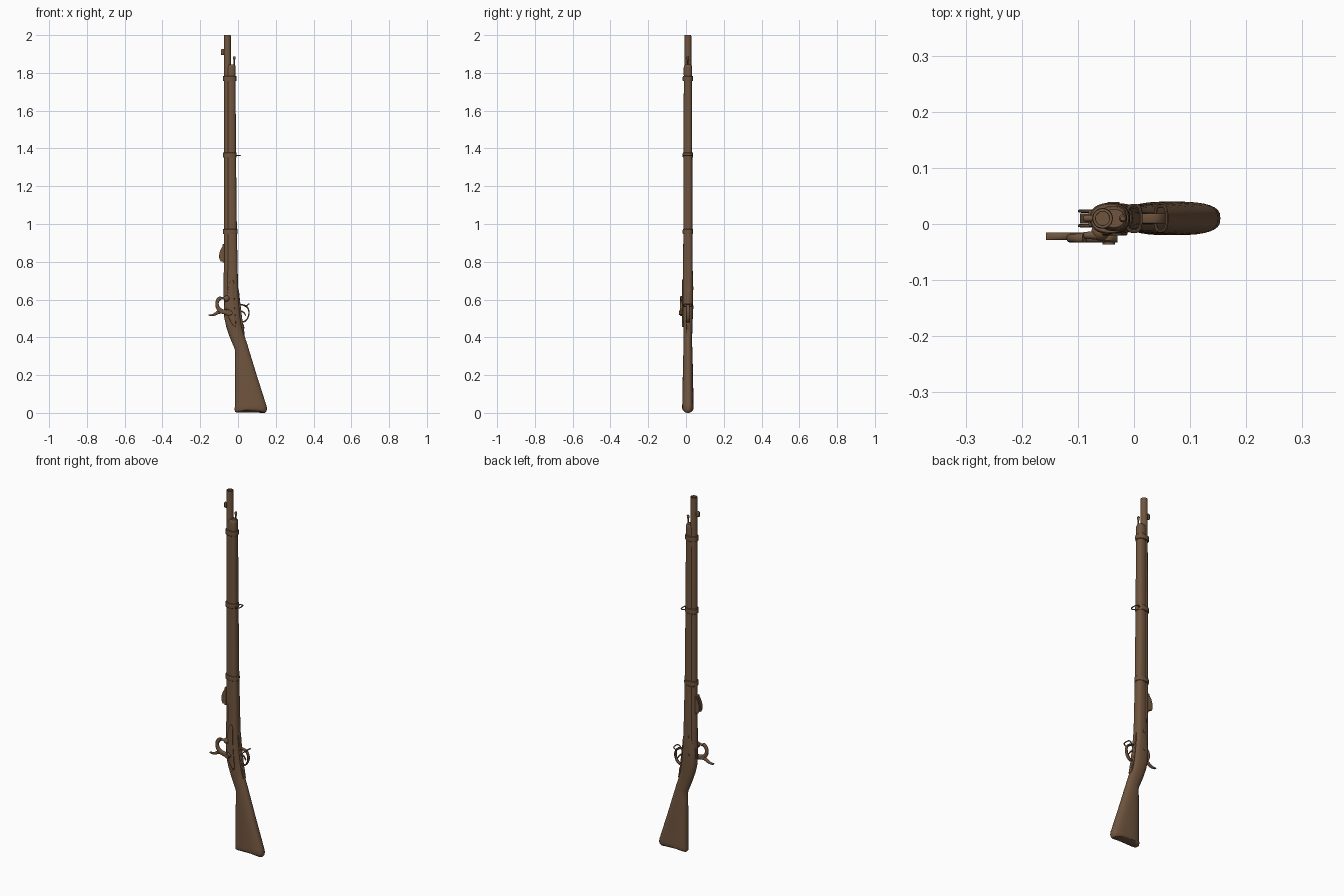
import bpy, bmesh, math
from mathutils import Vector

if "Cube" in bpy.data.objects:
    bpy.data.objects.remove(bpy.data.objects["Cube"])

YC = 0.01            # centre plane of the gun
BX = -0.056          # barrel axis
mat = bpy.data.materials.new("brown")
mat.diffuse_color = (0.16, 0.09, 0.048, 1)
mat.use_nodes = True
mat.node_tree.nodes["Principled BSDF"].inputs["Base Color"].default_value = mat.diffuse_color


def finish(ob, angle=40):
    ob.data.materials.append(mat)
    bpy.ops.object.select_all(action='DESELECT')
    ob.select_set(True)
    bpy.context.view_layer.objects.active = ob
    bpy.ops.object.shade_smooth_by_angle(angle=math.radians(angle))
    return ob


def loft(name, rings, closed=False):
    """Skin a list of equal rings; cap the ends unless closed."""
    bm = bmesh.new()
    vs = [[bm.verts.new(p) for p in r] for r in rings]
    n = len(vs[0])
    for i in range(len(vs) - (0 if closed else 1)):
        a, b = vs[i], vs[(i + 1) % len(vs)]
        for j in range(n):
            k = (j + 1) % n
            bm.faces.new((a[j], a[k], b[k], b[j]))
    if not closed:
        bm.faces.new(vs[0])
        bm.faces.new(vs[-1])
    bmesh.ops.recalc_face_normals(bm, faces=bm.faces)
    me = bpy.data.meshes.new(name)
    bm.to_mesh(me)
    bm.free()
    ob = bpy.data.objects.new(name, me)
    bpy.context.collection.objects.link(ob)
    return finish(ob)


def section(xl, zl, xr, zr, hw, n=2.5, bump=0, seg=32):
    """Rounded section from left edge (xl, zl) to right edge (xr, zr)."""
    pts = []
    for i in range(seg):
        a = 2 * math.pi * i / seg
        c, s = math.cos(a), math.sin(a)
        u = math.copysign(abs(c) ** (2 / n), c)
        w = math.copysign(abs(s) ** (2 / n), s)
        t = (u + 1) / 2
        pts.append((xl + (xr - xl) * t, YC + hw * w,
                    zl + (zr - zl) * t + bump * (1 - u * u)))
    return pts


def lathe(name, prof, x, y=YC, seg=28, closed=False):
    """Turn a (radius, z) profile about a vertical axis."""
    return loft(name, [[(x + r * math.cos(2 * math.pi * i / seg), y + r * math.sin(2 * math.pi * i / seg), z)
                        for i in range(seg)] for r, z in prof], closed)


def smooth_path(pts, sub=5):
    p = [Vector(q) for q in pts]
    p = [2 * p[0] - p[1]] + p + [2 * p[-1] - p[-2]]
    out = []
    for i in range(1, len(p) - 2):
        a, b, c, d = p[i - 1:i + 3]
        for k in range(sub):
            t = k / sub
            out.append(0.5 * (2 * b + (c - a) * t + (2 * a - 5 * b + 4 * c - d) * t * t
                              + (3 * b - a - 3 * c + d) * t ** 3))
    return out + [p[-2]]


def sweep(name, pts, y, ry, n=2.5, seg=14):
    """Strip along (x, z, radius) points with half thickness ry in y."""
    p = smooth_path(pts)
    rings = []
    for i, q in enumerate(p):
        d = p[min(i + 1, len(p) - 1)] - p[max(i - 1, 0)]
        d = Vector((d.x, d.y)).normalized()
        r, ring = max(q.z, 0.0008), []
        for k in range(seg):
            a = 2 * math.pi * k / seg
            c, s = math.cos(a), math.sin(a)
            u = r * math.copysign(abs(c) ** (2 / n), c)
            w = ry * math.copysign(abs(s) ** (2 / n), s)
            ring.append((q.x - d.y * u, y + w, q.y + d.x * u))
        rings.append(ring)
    return loft(name, rings)


def wire_loop(name, x0, z0, x1, z1, hy, r):
    """Rounded rectangular wire loop, spanning (x0, z0)-(x1, z1) and +-hy in y."""
    rings, N = [], 32
    ax = Vector((x1 - x0, 0, z1 - z0)) / 2
    mid, up = Vector(((x0 + x1) / 2, YC, (z0 + z1) / 2)), Vector((0, hy, 0))
    nrm = ax.cross(up).normalized()

    def at(i):
        c, s = math.cos(2 * math.pi * i / N), math.sin(2 * math.pi * i / N)
        return mid + ax * math.copysign(abs(c) ** .6, c) + up * math.copysign(abs(s) ** .6, s)
    for i in range(N):
        side = (at(i + 1) - at(i - 1)).normalized().cross(nrm)
        rings.append([at(i) + r * (math.cos(k * math.pi / 4) * side + math.sin(k * math.pi / 4) * nrm)
                      for k in range(8)])
    return loft(name, rings, closed=True)


def block(name, x, y, z, sx, sy, sz, bev=0.003, rot=(0, 0, 0)):
    bpy.ops.mesh.primitive_cube_add(size=1, location=(x, y, z), rotation=rot)
    ob = bpy.context.object
    ob.name, ob.scale = name, (sx, sy, sz)
    bpy.ops.object.transform_apply(location=False, rotation=False, scale=True)
    m = ob.modifiers.new("bevel", 'BEVEL')
    m.width, m.segments = bev, 2
    return finish(ob)


def disc(name, x, y, z, r, depth, rot=(math.pi / 2, 0, 0), r2=None):
    bpy.ops.mesh.primitive_cone_add(vertices=20, radius1=r, radius2=r if r2 is None else r2,
                                    depth=depth, location=(x, y, z), rotation=rot)
    bpy.context.object.name = name
    return finish(bpy.context.object)


# Stock: forend, wrist and butt as one lofted body
stock = [(-.060, 1.80, -.013, 1.80, .0215, 2.6), (-.060, 1.40, -.011, 1.40, .023, 2.6),
         (-.060, .96, -.006, .96, .024, 2.6), (-.060, .72, -.001, .72, .026, 2.8),
         (-.062, .64, .002, .64, .027, 2.8), (-.070, .60, .004, .60, .027, 2.8),
         (-.074, .56, .008, .56, .027, 2.7), (-.073, .505, .014, .50, .026, 2.5),
         (-.062, .455, .021, .455, .024, 2.3), (-.047, .41, .029, .425, .023, 2.2),
         (-.031, .37, .040, .39, .0225, 2.2), (-.019, .342, .049, .365, .023, 2.2),
         (-.015, .325, .056, .34, .0235, 2.2), (-.016, .29, .070, .295, .025, 2.3),
         (-.016, .20, .099, .20, .027, 2.5), (-.016, .10, .131, .10, .029, 2.7),
         (-.017, .03, .150, .04, .030, 2.8)]
loft("stock", [section(*s) for s in stock])

# Butt plate with a hollowed end
loft("butt_plate", [section(*s) for s in [
    (-.017, .032, .150, .042, .030, 2.8), (-.018, .015, .154, .022, .030, 2.8, .004),
    (-.016, .007, .151, .009, .028, 2.8, .008), (-.010, .002, .143, .000, .023, 2.6, .012)]])

# Nose cap
loft("nose_cap", [section(*s) for s in [
    (-.060, 1.79, -.0125, 1.79, .0225), (-.060, 1.825, -.0125, 1.825, .0225),
    (-.058, 1.838, -.014, 1.838, .0205), (-.055, 1.845, -.018, 1.845, .016)]])

# Barrel with open bore
lathe("barrel", [(.0195, .60), (.0195, .70), (.0188, 1.2), (.0183, 1.99), (.0175, 2.0),
                 (.0125, 2.0), (.0120, 1.9), (.0003, 1.9), (.0003, .60)], BX, closed=True)
block("barrel_tang", -.068, YC, .575, .014, .018, .07)

# Ramrod with flared tip
lathe("ramrod", [(.0035, 1.70), (.0035, 1.865), (.0065, 1.874), (.007, 1.884), (.004, 1.888)], -.020, seg=14)

# Barrel bands
for nm, z, xr in (("upper", 1.77, -.008), ("middle", 1.365, -.007), ("lower", .96, -.002)):
    prof = [(-.014, .0025), (-.012, .0005), (-.006, 0), (.006, 0), (.012, .0005), (.014, .0025)]
    loft(nm + "_band", [section(-.079 + d, z + h, xr - d, z + h, .0275 - d, 2.3) for h, d in prof])

# Front sight lug and rear sight with two side walls
block("front_sight", -.081, YC, 1.91, .02, .012, .032, .005)
block("rear_sight_base", -.076, YC, .845, .01, .03, .10)
for s in (-1, 1):
    sweep("rear_sight_wall", [(-.076, .885, .003), (-.082, .865, .009), (-.088, .84, .011),
                              (-.088, .82, .011), (-.084, .803, .008)], YC + s * .013, .003, 4)
block("rear_sight_leaf", -.088, YC, .84, .005, .018, .06, .001, (0, math.radians(12), 0))

# Lock plate, bolster and percussion nipple
sweep("lock_plate", [(-.030, .705, .002), (-.032, .69, .011), (-.037, .64, .017), (-.040, .58, .022),
                     (-.034, .52, .020), (-.022, .475, .011), (-.016, .455, .002)], -.013, .008, 4)
bpy.ops.mesh.primitive_uv_sphere_add(segments=20, ring_count=12, radius=.016, location=(-.060, -.014, .605))
bpy.context.object.name = "bolster"
finish(bpy.context.object)
disc("nipple", -.080, -.020, .608, .008, .024, (0, -math.pi / 2, 0), .005)

# Hammer: arm with curled nose, plus thumb spur
sweep("hammer_arm", [(-.030, .528, .006), (-.045, .530, .016), (-.065, .533, .013), (-.090, .540, .012),
                     (-.107, .558, .010), (-.111, .582, .009), (-.102, .602, .010), (-.088, .610, .009)],
      -.025, .008, 3)
sweep("hammer_spur", [(-.085, .535, .009), (-.105, .532, .009), (-.125, .521, .007),
                      (-.142, .517, .005), (-.157, .518, .002)], -.022, .007)
disc("hammer_screw", -.045, -.032, .530, .011, .009)

# Lock screws on the far side
for x, z in ((-.035, .66), (-.038, .56)):
    disc("side_screw", x, .036, z, .009, .006)

# Trigger guard: plate, bow and trigger
sweep("guard_plate", [(-.001, .66, .001), (.002, .64, .004), (.005, .60, .005), (.009, .56, .006),
                      (.016, .50, .006), (.023, .455, .005), (.030, .425, .004), (.034, .41, .001)],
      YC, .011, 4)
sweep("guard_bow", [(.006, .575, .004), (.022, .572, .004), (.042, .566, .004), (.055, .548, .0035),
                    (.058, .525, .0035), (.050, .500, .0035), (.034, .484, .004), (.016, .482, .005)],
      YC, .009, 4)
sweep("guard_spur", [(.018, .476, .007), (.026, .455, .007), (.029, .437, .003)], YC, .007)
sweep("trigger", [(.006, .540, .005), (.022, .537, .004), (.034, .527, .0035), (.042, .513, .002)], YC, .004)

# Sling swivels
wire_loop("front_swivel", -.012, 1.363, .012, 1.363, .023, .003)
wire_loop("guard_swivel", .038, .563, .058, .577, .022, .003)
